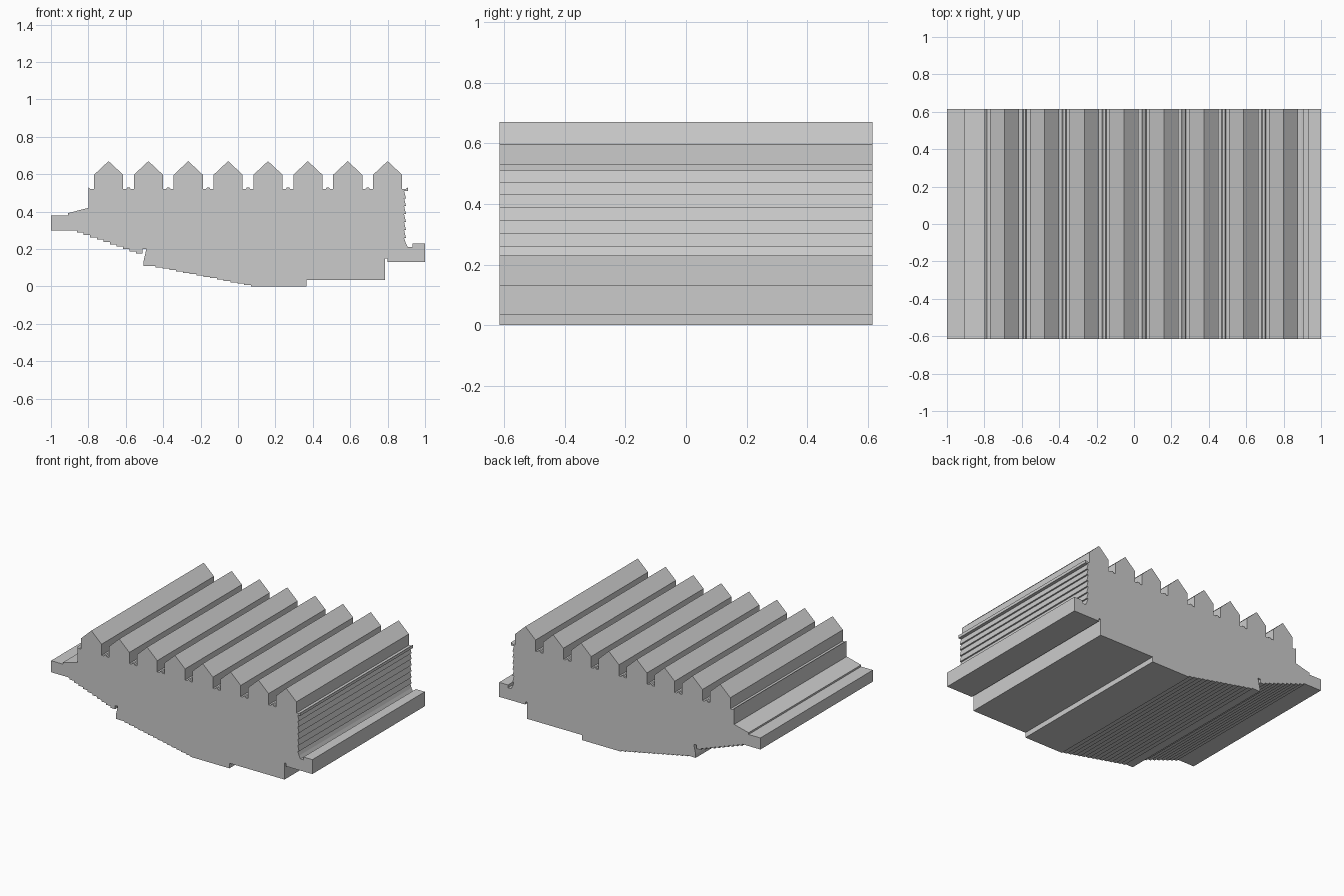
import bpy, bmesh

if "Cube" in bpy.data.objects:
    bpy.data.objects.remove(bpy.data.objects["Cube"])

HALF_DEPTH = 0.615


def extrude_profile(name, pts):
    """Extrude an xz outline along y into a closed solid."""
    bm = bmesh.new()
    face = bm.faces.new([bm.verts.new((x, -HALF_DEPTH, z)) for x, z in pts])
    ext = bmesh.ops.extrude_face_region(bm, geom=[face])
    verts = [g for g in ext["geom"] if isinstance(g, bmesh.types.BMVert)]
    bmesh.ops.translate(bm, verts=verts, vec=(0, 2 * HALF_DEPTH, 0))
    bmesh.ops.triangulate(bm, faces=[f for f in bm.faces if len(f.verts) > 4])
    bmesh.ops.recalc_face_normals(bm, faces=bm.faces)
    mesh = bpy.data.meshes.new(name)
    bm.to_mesh(mesh)
    bm.free()
    obj = bpy.data.objects.new(name, mesh)
    bpy.context.collection.objects.link(obj)
    return obj


def stairs(x0, z0, x1, z1, n):
    """Outline points of n shallow steps, each a flat tread then a riser."""
    pts = []
    dx, dz = (x1 - x0) / n, (z1 - z0) / n
    for i in range(n):
        x = x0 + (i + 1) * dx
        pts += [(x, z0 + i * dz), (x, z0 + (i + 1) * dz)]
    return pts


# Left lip and shoulder
outline = [(-1, 0.30), (-1, 0.38), (-0.91, 0.38), (-0.91, 0.392),
           (-0.80, 0.42), (-0.80, 0.53), (-0.787, 0.52)]

# Row of pointed ridges with a small rib in each groove
PITCH, FIRST, COUNT = 0.2131, -0.692, 8
for i in range(COUNT):
    c = FIRST + i * PITCH
    outline += [(c - 0.078, 0.52), (c - 0.078, 0.597), (c, 0.67),
                (c + 0.078, 0.597), (c + 0.078, 0.52)]
    if i < COUNT - 1:
        m = c + PITCH / 2
        outline += [(m - 0.012, 0.52), (m - 0.006, 0.53),
                    (m + 0.006, 0.53), (m + 0.012, 0.52)]

# Right wall: hooked edge, then sawtooth louvres
outline += [(0.893, 0.52), (0.910, 0.53), (0.910, 0.51), (0.888, 0.51)]
for z in (0.47, 0.43, 0.387, 0.345, 0.302, 0.26):
    outline += [(0.898, z), (0.888, z)]

# Right foot channel and stepped underside
outline += [(0.898, 0.23), (0.908, 0.21), (0.932, 0.21), (0.932, 0.23),
            (1, 0.23), (1, 0.13), (0.80, 0.13), (0.80, 0.15),
            (0.787, 0.15), (0.787, 0.035), (0.365, 0.035),
            (0.365, 0), (0.105, 0)]
outline += stairs(0.105, 0, -0.44, 0.11, 15)
outline += [(-0.505, 0.11), (-0.505, 0.135), (-0.49, 0.20),
            (-0.51, 0.20), (-0.51, 0.175)]
outline += stairs(-0.51, 0.175, -0.86, 0.30, 10)

extrude_profile("ridged_block", outline)
